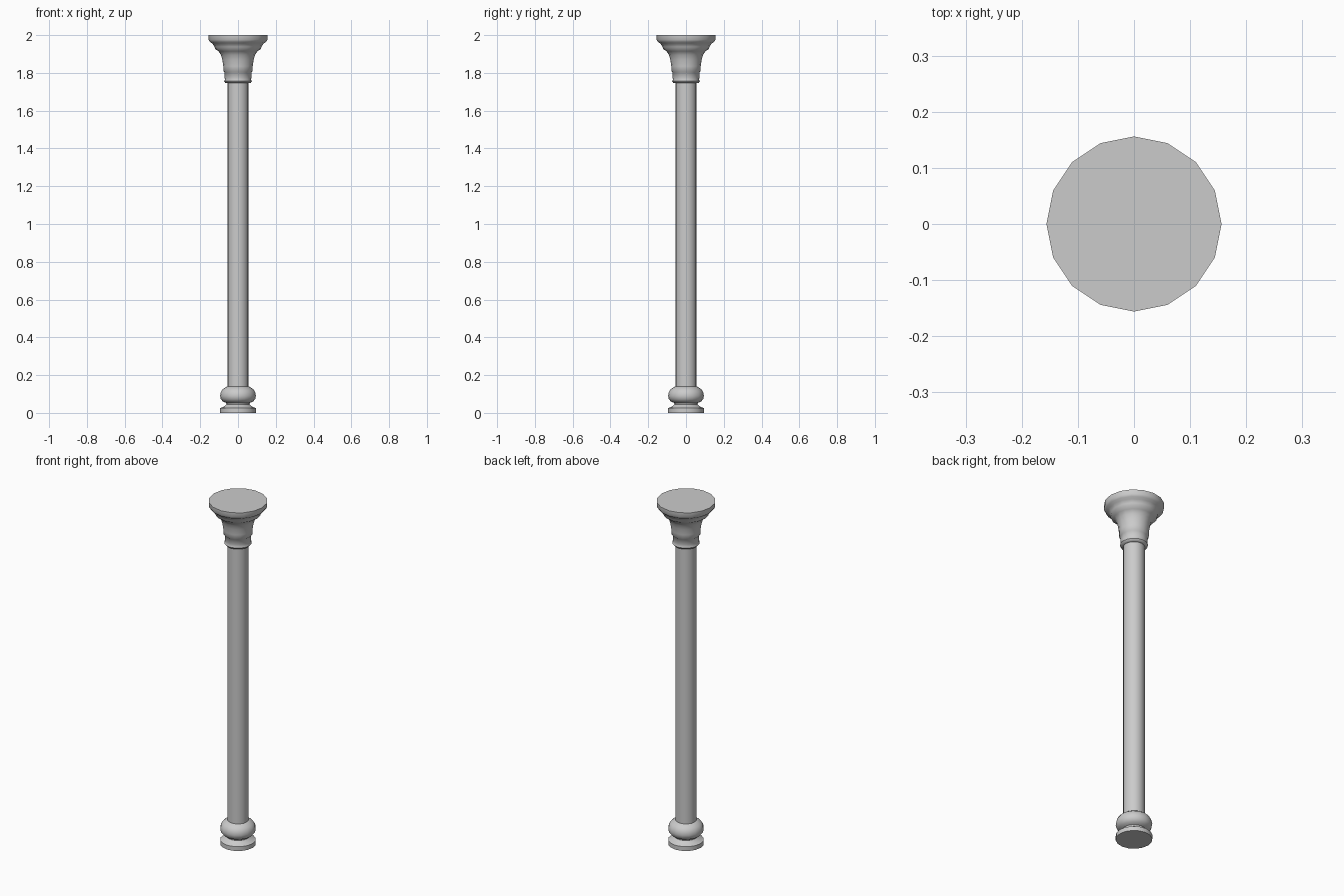
import bpy, bmesh, math

if "Cube" in bpy.data.objects:
    bpy.data.objects.remove(bpy.data.objects["Cube"])

SIDES = 16


def lathe(name, profile):
    """Spin a (radius, height) profile round z and cap both ends."""
    bm = bmesh.new()
    rings = []
    for r, z in profile:
        rings.append([bm.verts.new((r * math.cos(2 * math.pi * i / SIDES),
                                    r * math.sin(2 * math.pi * i / SIDES), z))
                      for i in range(SIDES)])
    for low, high in zip(rings, rings[1:]):
        for i in range(SIDES):
            j = (i + 1) % SIDES
            bm.faces.new((low[i], low[j], high[j], high[i]))
    bm.faces.new(rings[0][::-1])
    bm.faces.new(rings[-1])
    mesh = bpy.data.meshes.new(name)
    bm.to_mesh(mesh)
    bm.free()
    obj = bpy.data.objects.new(name, mesh)
    bpy.context.collection.objects.link(obj)
    bpy.ops.object.select_all(action='DESELECT')
    obj.select_set(True)
    bpy.context.view_layer.objects.active = obj
    bpy.ops.object.shade_smooth_by_angle(angle=math.radians(50))
    return obj


# Base: plinth disc, narrow scotia and rounded torus
lathe("base", [
    (0.095, 0.0), (0.095, 0.025), (0.075, 0.033), (0.061, 0.045),
    (0.063, 0.053), (0.08, 0.06), (0.091, 0.073), (0.095, 0.09),
    (0.091, 0.11), (0.081, 0.125), (0.062, 0.138), (0.055, 0.14)])

# Plain straight shaft
lathe("shaft", [(0.056, 0.13), (0.056, 1.76)])

# Capital: neck rings, flared bell and wide top slab
lathe("capital", [
    (0.055, 1.745), (0.067, 1.747), (0.073, 1.756), (0.069, 1.764),
    (0.071, 1.775), (0.071, 1.803), (0.077, 1.808), (0.078, 1.835),
    (0.083, 1.87), (0.09, 1.895), (0.103, 1.915), (0.121, 1.926),
    (0.124, 1.938), (0.135, 1.955), (0.148, 1.963),
    (0.156, 1.975), (0.156, 2.0)])
